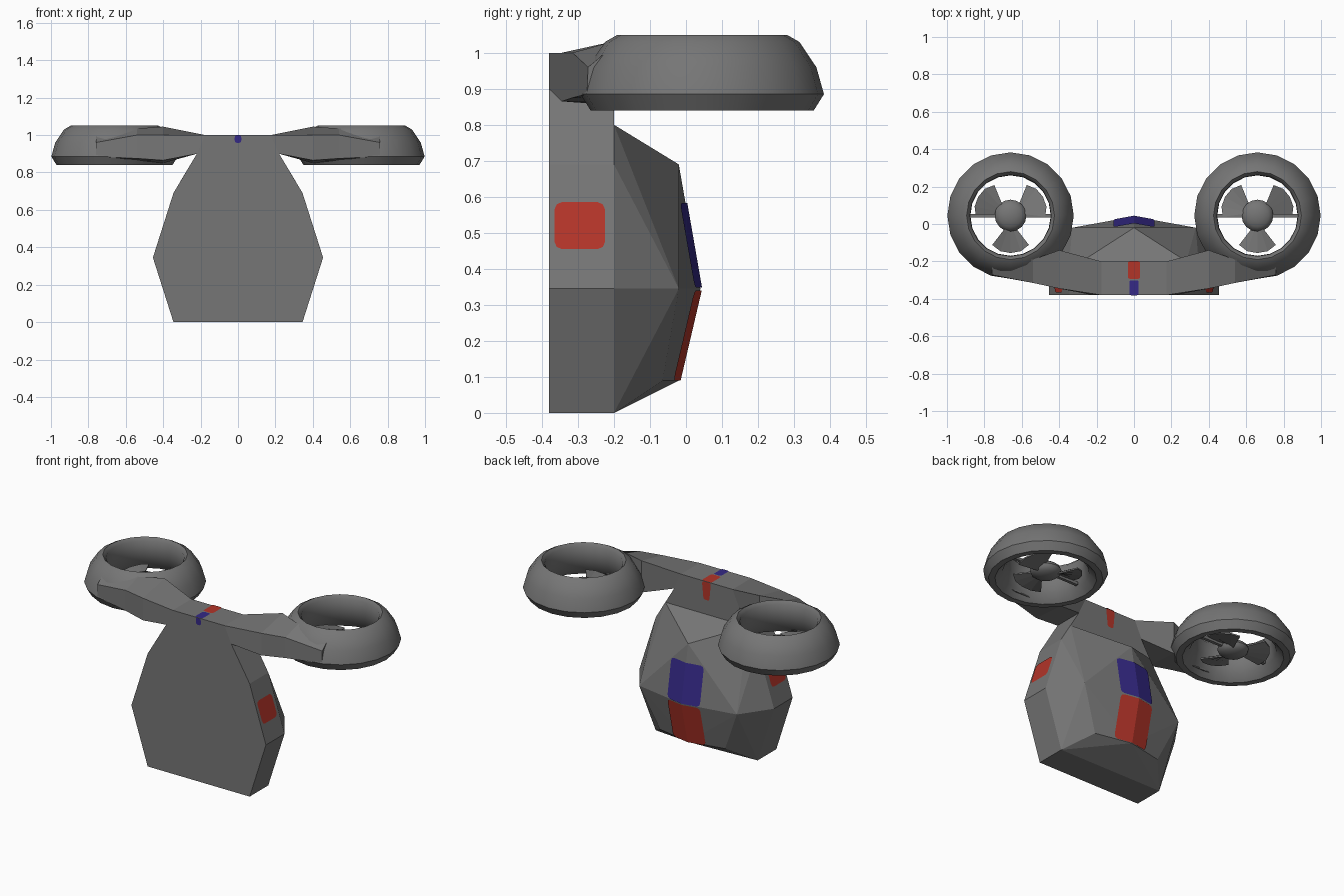
import bpy, bmesh, math
from mathutils import Vector

if "Cube" in bpy.data.objects:
    bpy.data.objects.remove(bpy.data.objects["Cube"])


def material(name, rgb):
    m = bpy.data.materials.new(name)
    m.diffuse_color = (*rgb, 1)
    m.use_nodes = True
    m.node_tree.nodes["Principled BSDF"].inputs["Base Color"].default_value = m.diffuse_color
    return m


GREY = material("dark grey", (0.18, 0.18, 0.18))
RED = material("red", (0.45, 0.035, 0.022))
BLUE = material("blue", (0.035, 0.022, 0.24))


def finish(name, bm, mat, mirror=False, smooth=None):
    bmesh.ops.recalc_face_normals(bm, faces=bm.faces)
    me = bpy.data.meshes.new(name)
    bm.to_mesh(me)
    bm.free()
    me.materials.append(mat)
    ob = bpy.data.objects.new(name, me)
    bpy.context.collection.objects.link(ob)
    if mirror:
        ob.modifiers.new("mirror", 'MIRROR').use_mirror_merge = False
    if smooth:
        bpy.ops.object.select_all(action='DESELECT')
        ob.select_set(True)
        bpy.context.view_layer.objects.active = ob
        bpy.ops.object.shade_smooth_by_angle(angle=math.radians(smooth))
    return ob


def loft(bm, rings, caps=True, closed=False):
    """Bridge equal-length loops of points with quads."""
    vs = [[bm.verts.new(p) for p in r] for r in rings]
    n = len(vs[0])
    pairs = list(zip(vs, vs[1:])) + ([(vs[-1], vs[0])] if closed else [])
    for a, b in pairs:
        for i in range(n):
            bm.faces.new((a[i], a[(i + 1) % n], b[(i + 1) % n], b[i]))
    if caps and not closed:
        bm.faces.new(vs[0])
        bm.faces.new(vs[-1])


# Pack front slab: extruded outline
half = [(.345, 0), (.455, .345), (.345, .69), (.22, .9), (.175, 1.0)]
outline = half + [(-x, z) for x, z in reversed(half)]
bm = bmesh.new()
loft(bm, [[(x, y, z) for x, z in outline] for y in (-.38, -.2)])
finish("pack_slab", bm, GREY)

# Pack faceted rear bulge: hull of the rim and the ridge points
bm = bmesh.new()
side = [(.345, -.2, 0), (.455, -.2, .345), (.345, -.2, .69), (.28, -.2, .8),
        (.22, -.065, .09), (.33, -.02, .345), (.18, -.065, .6)]
ridge = [(0, -.02, .09), (0, .04, .345), (0, -.02, .69)]
for p in side + [(-x, y, z) for x, y, z in side] + ridge:
    bm.verts.new(p)
bmesh.ops.convex_hull(bm, input=bm.verts)
finish("pack_rear", bm, GREY)

# Arms reaching out to the ducts: (front bottom, back bottom, back top, front top)
bm = bmesh.new()
loft(bm, [
    [(.22, -.38, .9), (.22, -.2, .9), (.175, -.2, 1.0), (.175, -.38, 1.0)],
    [(.40, -.345, .865), (.40, -.14, .85), (.40, -.14, 1.045), (.40, -.345, 1.0)],
    [(.54, -.315, .875), (.54, -.19, .86), (.54, -.19, 1.035), (.54, -.315, 1.0)],
    [(.76, -.275, .885), (.76, -.2, .87), (.76, -.2, 1.02), (.76, -.272, .96)]])
finish("arms", bm, GREY, mirror=True)

# Fan ducts: revolved ring profile (radius, height)
CX, CY = .66, .045
prof = [(.31, .84), (.338, .885), (.317, .96), (.27, 1.03), (.235, 1.05),
        (.217, 1.03), (.215, .95), (.235, .88), (.275, .84)]
N = 20
bm = bmesh.new()
loft(bm, [[(CX + r * math.cos(a), CY + r * math.sin(a), z) for r, z in prof]
          for a in (2 * math.pi * i / N for i in range(N))], closed=True)
finish("fan_ducts", bm, GREY, mirror=True, smooth=45)

# Fan hubs: flattened balls
bm = bmesh.new()
bmesh.ops.create_uvsphere(bm, u_segments=16, v_segments=8, radius=.085)
bmesh.ops.scale(bm, vec=(1, 1, .5), verts=bm.verts)
bmesh.ops.translate(bm, vec=(CX, CY, .89), verts=bm.verts)
finish("fan_hubs", bm, GREY, mirror=True, smooth=40)

# Fan blades: three pitched sectors, each a thin loft
bm = bmesh.new()
for k in range(3):
    mid = math.radians(30 + 120 * k)
    arcs = []
    for t in (-1, -.5, 0, .5, 1):
        row = []
        for r, w, dz in ((.06, 20, -.004), (.2 - .015 * abs(t) ** 3, 32, -.004),
                         (.2 - .015 * abs(t) ** 3, 32, .004), (.06, 20, .004)):
            a = mid + math.radians(w) * t
            row.append((CX + r * math.cos(a), CY + r * math.sin(a), .885 + dz + .018 * t))
        arcs.append(row)
    loft(bm, arcs)
finish("fan_blades", bm, GREY, mirror=True)

# Bar holding each hub inside its duct
bm = bmesh.new()
bmesh.ops.create_cube(bm, size=1)
bmesh.ops.scale(bm, vec=(.44, .018, .018), verts=bm.verts)
bmesh.ops.translate(bm, vec=(CX, CY, .89), verts=bm.verts)
finish("fan_bars", bm, GREY, mirror=True)


def decal(name, mat, w, h, place, radius=.02, mirror=False):
    """Rounded rectangle painted patch; place(u, v) maps it on to the surface."""
    bm = bmesh.new()
    pts = []
    for sx, sy, start in ((1, 1, 0), (-1, 1, 90), (-1, -1, 180), (1, -1, 270)):
        for d in (0, 45, 90):
            a = math.radians(start + d)
            pts.append((sx * (w / 2 - radius) + radius * math.cos(a),
                        sy * (h / 2 - radius) + radius * math.sin(a)))
    bm.faces.new([bm.verts.new((u, v, 0)) for u, v in pts])
    # crease at u = 0 so the patch can fold over a ridge
    bmesh.ops.bisect_plane(bm, geom=bm.verts[:] + bm.edges[:] + bm.faces[:],
                           plane_co=(0, 0, 0), plane_no=(1, 0, 0))
    for v in bm.verts:
        v.co = Vector(place(v.co.x, v.co.y))
    finish(name, bm, mat, mirror)


# Painted patches on the rear bulge, folded over its ridge
decal("rear_upper_patch", BLUE, .22, .235,
      lambda u, v: (u, .045 - .174 * (v + .12) - .182 * abs(u), .465 + v))
decal("rear_lower_patch", RED, .22, .25,
      lambda u, v: (u, .045 - .235 * (.13 - v) - .182 * abs(u), .215 + v))
# Patches on both upper flanks
decal("flank_patches", RED, .14, .13,
      lambda u, v: (.459 - .319 * (.175 + v), -.295 + u, .52 + v), mirror=True)
# Patches over the top of the neck
decal("top_rear_patch", RED, .065, .095, lambda u, v: (u, -.246 + v, 1.003), .01)
decal("neck_rear_patch", RED, .05, .11, lambda u, v: (u * (1 + 4 * v), -.197, .944 + v), .012)
decal("top_front_patch", BLUE, .05, .08, lambda u, v: (u, -.341 + v, 1.003), .01)
decal("neck_front_patch", BLUE, .035, .042, lambda u, v: (u, -.383, .979 + v), .012)
